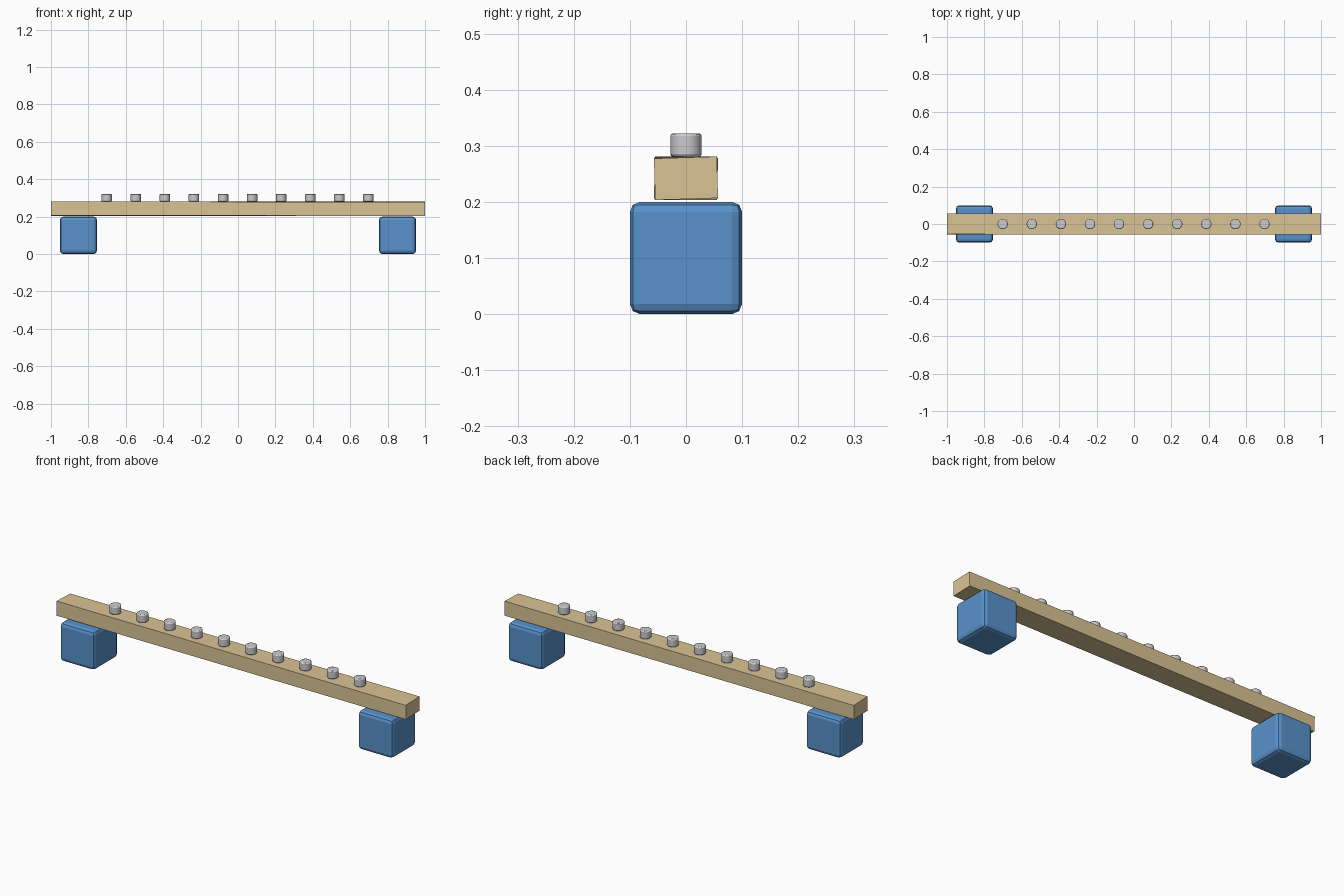
import bpy, bmesh
from math import radians
from mathutils import Matrix, Vector

if "Cube" in bpy.data.objects:
    bpy.data.objects.remove(bpy.data.objects["Cube"], do_unlink=True)


def material(name, color):
    mat = bpy.data.materials.new(name)
    mat.use_nodes = True
    mat.diffuse_color = (*color, 1)
    mat.node_tree.nodes["Principled BSDF"].inputs["Base Color"].default_value = (*color, 1)
    return mat


blue = material("blue paint", (0.10, 0.29, 0.60))
wood = material("pale wood", (0.70, 0.55, 0.30))
steel = material("grey steel", (0.60, 0.60, 0.62))


def finish(bm, name, mat, location, bevel=0, segments=2):
    mesh = bpy.data.meshes.new(name)
    bm.to_mesh(mesh)
    bm.free()
    obj = bpy.data.objects.new(name, mesh)
    bpy.context.collection.objects.link(obj)
    obj.location = location
    mesh.materials.append(mat)
    if bevel:
        mod = obj.modifiers.new("soft edges", "BEVEL")
        mod.width = bevel
        mod.segments = segments
        mod.limit_method = "ANGLE"
        mod.angle_limit = radians(40)
    return obj


# Support blocks under each end
for side, name in ((-1, "right_block"), (1, "left_block")):
    bm = bmesh.new()
    bmesh.ops.create_cube(bm, size=1)
    bmesh.ops.scale(bm, vec=(0.198, 0.2, 0.2), verts=bm.verts)
    finish(bm, name, blue, (side * 0.853, 0, 0.1), 0.018)

# Long beam, its ends twisted slightly in opposite directions
bm = bmesh.new()
bmesh.ops.create_cube(bm, size=1)
bmesh.ops.scale(bm, vec=(2, 0.112, 0.074), verts=bm.verts)
for v in bm.verts:
    twist = 1.8 if v.co.x > 0 else -2.2
    v.co = Matrix.Rotation(radians(twist), 3, "X") @ v.co
finish(bm, "beam", wood, (0, 0, 0.242))

# Row of round pegs along the top
for i in range(10):
    bm = bmesh.new()
    bmesh.ops.create_cone(bm, cap_ends=True, segments=16, radius1=0.028,
                          radius2=0.028, depth=0.042)
    peg = finish(bm, f"peg_{i + 1}", steel, (-0.702 + i * 0.1555, 0, 0.301), 0.005)
    bpy.ops.object.select_all(action="DESELECT")
    peg.select_set(True)
    bpy.context.view_layer.objects.active = peg
    bpy.ops.object.shade_smooth_by_angle(angle=radians(50))
